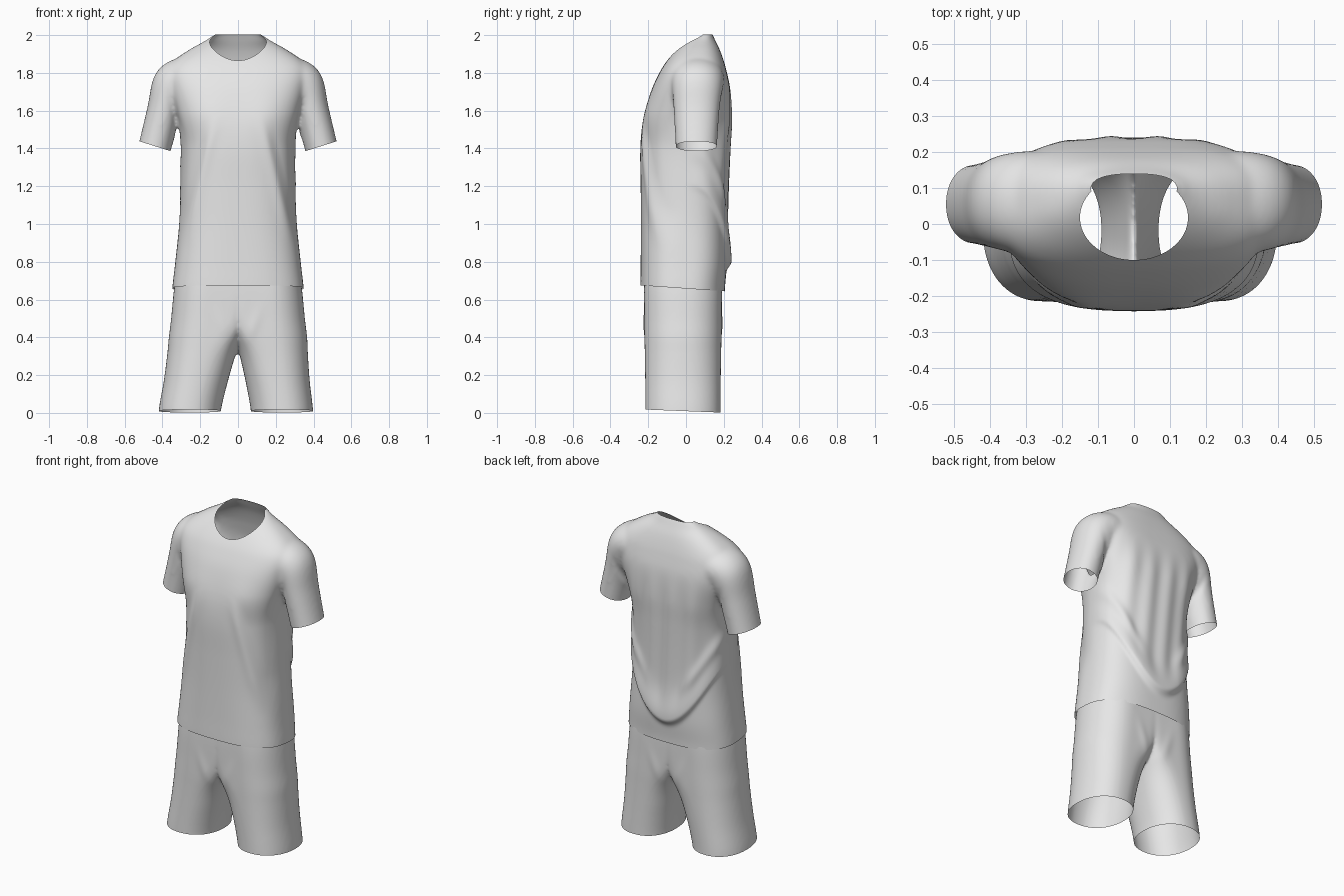
import bpy, bmesh, math
from mathutils import Vector

if "Cube" in bpy.data.objects:
    bpy.data.objects.remove(bpy.data.objects["Cube"])

GREY = (0.8, 0.8, 0.8, 1)
cloth = bpy.data.materials.new("light grey cloth")
cloth.use_nodes = True
cloth.diffuse_color = GREY
cloth.node_tree.nodes["Principled BSDF"].inputs["Base Color"].default_value = GREY
SIDES = 72


def spline(rows, steps=5):
    """Catmull-Rom interpolation through rows of numbers."""
    out = []
    for i in range(len(rows) - 1):
        a, b, c, d = (rows[min(max(i + k, 0), len(rows) - 1)] for k in (-1, 0, 1, 2))
        for s in range(steps):
            t = s / steps
            out.append([q + 0.5 * t * (r - p + t * (2 * p - 5 * q + 4 * r - s_ + t * (3 * (q - r) + s_ - p)))
                        for p, q, r, s_ in zip(a, b, c, d)])
    return out + [list(rows[-1])]


def loft(bm, rows, split):
    """Closed tube; each row is centre x, y, z, tilt in degrees, half width, half depth and
    the squareness of its two halves, which are split along x or y."""
    rings = []
    for cx, cy, cz, tilt, rx, ry, low, high in spline(rows):
        ux, uz = math.cos(math.radians(tilt)), math.sin(math.radians(tilt))
        ring = []
        for k in range(SIDES):
            a = 2 * math.pi * k / SIDES
            c, s = math.cos(a), math.sin(a)
            power = low if (c if split == "x" else s) < 0 else high
            p = rx * math.copysign(abs(c) ** (2 / power), c)
            q = ry * math.copysign(abs(s) ** (2 / power), s)
            ring.append(bm.verts.new((cx + ux * p, cy + q, cz + uz * p)))
        rings.append(ring)
    faces = [bm.faces.new(rings[0]), bm.faces.new(rings[-1])]
    for lo, hi in zip(rings, rings[1:]):
        for k in range(SIDES):
            n = (k + 1) % SIDES
            faces.append(bm.faces.new((lo[k], lo[n], hi[n], hi[k])))
    bmesh.ops.recalc_face_normals(bm, faces=faces)


def fuse(bm, name, smoothing):
    """Make an object and weld its overlapping tubes into one skin."""
    me = bpy.data.meshes.new(name)
    bm.to_mesh(me)
    bm.free()
    ob = bpy.data.objects.new(name, me)
    bpy.context.collection.objects.link(ob)
    remesh = ob.modifiers.new("weld", "REMESH")
    remesh.mode = "VOXEL"
    remesh.voxel_size = 0.01
    smooth = ob.modifiers.new("relax", "SMOOTH")
    smooth.factor = 0.5
    smooth.iterations = smoothing
    apply_all(ob)
    return ob


def apply_all(ob):
    bpy.ops.object.select_all(action="DESELECT")
    ob.select_set(True)
    bpy.context.view_layer.objects.active = ob
    for m in list(ob.modifiers):
        bpy.ops.object.modifier_apply(modifier=m.name)


def trim(bm, point, normal, keep=lambda c: True):
    """Cut away what lies behind a plane, leaving an open edge."""
    faces = [f for f in bm.faces if keep(f.calc_center_median())]
    geom = set(faces)
    for f in faces:
        geom.update(f.verts, f.edges)
    bmesh.ops.bisect_plane(bm, geom=list(geom), dist=1e-5, plane_co=point,
                           plane_no=Vector(normal).normalized(), clear_inner=True)


def finish(ob, bm, push):
    """Push the cloth along its normals, then store it with its material."""
    bm.normal_update()
    moves = [(v, v.normal * push(*v.co)) for v in bm.verts]
    for v, offset in moves:
        v.co += offset
    bm.to_mesh(ob.data)
    bm.free()
    ob.data.materials.clear()
    ob.data.materials.append(cloth)
    apply_all(ob)
    bpy.ops.object.shade_smooth()


def step(a, b, v):
    t = min(max((v - a) / (b - a), 0), 1)
    return t * t * (3 - 2 * t)


def bump(d, width):
    return math.exp(-(d / width) ** 2)


# Shirt: torso (height, half width, front y, back y, front and back squareness)
bm = bmesh.new()
torso = [
    (.58, .352, -.24, .205, 2.7, 2.7), (.67, .347, -.242, .207, 2.7, 2.7),
    (.8, .332, -.24, .217, 2.7, 2.7), (1.0, .312, -.239, .218, 2.6, 2.7),
    (1.2, .304, -.24, .224, 2.6, 2.7), (1.4, .302, -.242, .233, 2.6, 2.9),
    (1.55, .32, -.227, .241, 2.7, 3.3), (1.7, .357, -.186, .236, 2.8, 3.5),
    (1.8, .375, -.141, .217, 2.8, 3.3), (1.86, .345, -.104, .201, 2.7, 3),
    (1.92, .262, -.055, .18, 2.5, 2.7), (1.97, .174, 0, .156, 2.4, 2.4),
    (2.0, .13, .055, .142, 2.4, 2.4), (2.03, .085, .08, .125, 2.4, 2.4)]
loft(bm, [(0, (f + b) / 2, z, 0, w, (b - f) / 2, p, q) for z, w, f, b, p, q in torso], "y")

# Sleeves
for side in (-1, 1):
    loft(bm, [(side * x, y, z, side * t, side * w, d, 2.1, 2.1) for x, y, z, t, w, d in (
        (.17, .06, 1.79, 75, .1, .12), (.27, .06, 1.77, 63, .12, .142),
        (.345, .06, 1.725, 38, .116, .136), (.392, .056, 1.6, 18, .09, .121),
        (.44, .055, 1.41, 17, .087, .11), (.46, .055, 1.33, 17, .087, .11))], "x")
shirt = fuse(bm, "shirt", 16)

# Neck opening
bm = bmesh.new()
bmesh.ops.create_cone(bm, cap_ends=True, segments=96, radius1=1, radius2=1, depth=0.8)
NECK_Y, NECK_W, NECK_D = 0.018, 0.15, 0.118
for v in bm.verts:
    v.co = (v.co.x * NECK_W, v.co.y * NECK_D + NECK_Y, v.co.z + 1.9)
me = bpy.data.meshes.new("neck_cutter")
bm.to_mesh(me)
bm.free()
cutter = bpy.data.objects.new("neck_cutter", me)
cutter.hide_render = True
bpy.context.collection.objects.link(cutter)
cut = shirt.modifiers.new("neck", "BOOLEAN")
cut.operation = "DIFFERENCE"
cut.solver = "EXACT"
cut.object = cutter
apply_all(shirt)
bpy.data.objects.remove(cutter)

bm = bmesh.new()
bm.from_mesh(shirt.data)
inner = []
for f in bm.faces:
    c = f.calc_center_median()
    if c.z > 1.3 and (c.x / NECK_W) ** 2 + ((c.y - NECK_Y) / NECK_D) ** 2 < 1.002:
        inner.append(f)
bmesh.ops.delete(bm, geom=inner, context="FACES")
trim(bm, (0, 0, 2.004), (0, 0, -1))

# Hem and cuffs
trim(bm, (0, -.24, .675), (0, .07, 1))
for side in (-1, 1):
    trim(bm, (side * .44, .055, 1.412), (side * -.3, 0, .95),
         lambda c: c.x * side > .335 and 1.25 < c.z < 1.5)


def shirt_folds(x, y, z):
    ax = abs(x)
    body = 1 - step(.32, .36, ax) if z > 1.25 else 1
    # sagging fold across the back, with hanging ripples above it
    back = step(-.02, .13, y) * body
    d = z - (.8 + 4.2 * x * x + .1 * x)
    push = back * .024 * bump(d, .13 if d > 0 else .03) * (1 - .5 * step(.12, .28, ax))
    push += back * .01 * bump(d - .17, .05) * step(.08, .2, ax)
    hang = step(0, .2, d) * (1 - step(1.5, 1.75, z))
    push += back * hang * .004 * math.sin(48 * x + 3 * z)
    # slanting folds on the front, from chest to hip
    front = 1 - step(-.12, .02, y)
    line = ax - (.12 + .24 * (1.55 - z))
    span = step(.85, 1.1, z) * (1 - step(1.4, 1.6, z))
    push += front * body * span * (.007 * bump(line, .03) - .012 * step(0, .07, line))
    push += front * body * .006 * bump(ax - .16, .09) * bump(z - 1.58, .1)
    # tucks where the sleeves meet the sides
    return push - .006 * bump(ax - .335 - .3 * (z - 1.58), .02) * bump(z - 1.58, .08)


finish(shirt, bm, shirt_folds)

# Shorts: two legs whose flat inner sides merge into the hips
bm = bmesh.new()
for side, spread in ((-1, .018), (1, -.004)):
    loft(bm, [(side * (x + spread * k), -.016, z, 0, side * w, d, p, 2.2) for x, k, z, w, d, p in (
        (.24, 1, -.07, .165, .199, 2.2), (.236, 1, .02, .165, .199, 2.2),
        (.212, .6, .17, .17, .2, 2.3), (.19, .2, .31, .181, .202, 2.8),
        (.177, 0, .4, .189, .204, 4.5), (.166, 0, .5, .188, .205, 9),
        (.155, 0, .66, .183, .206, 14), (.142, 0, .8, .172, .2, 14),
        (.13, 0, 1.0, .155, .185, 14))], "x")
shorts = fuse(bm, "shorts", 10)
bm = bmesh.new()
bm.from_mesh(shorts.data)
trim(bm, (0, .18, 0.002), (0, .04, 1))
trim(bm, (0, 0, .95), (0, 0, -1))


def shorts_folds(x, y, z):
    # soft creases fanning from the crotch
    return .004 * bump(abs(x) - .06 - .3 * max(z - .38, 0), .03) * bump(z - .46, .09)


finish(shorts, bm, shorts_folds)
